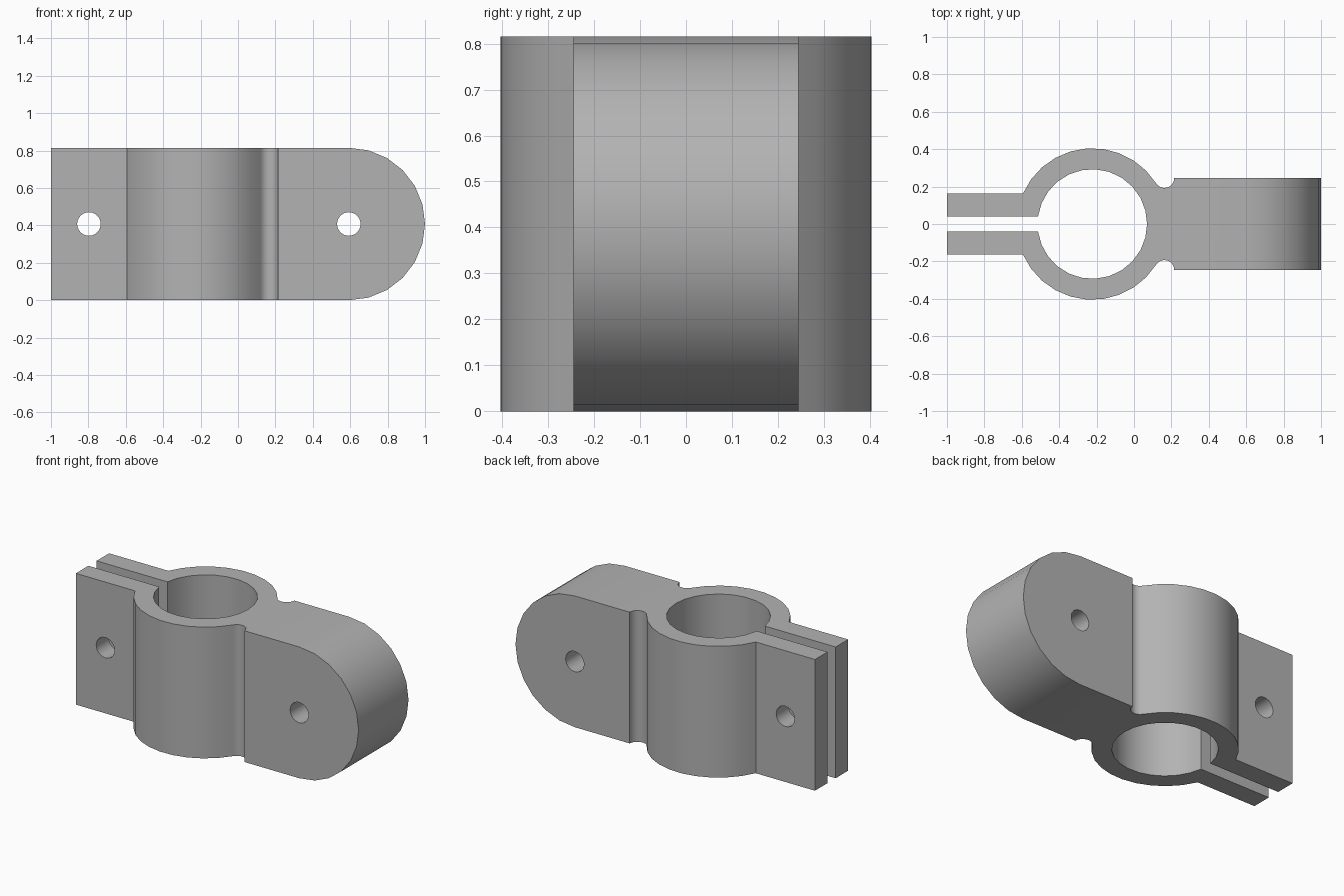
import bpy, bmesh
from math import sin, cos, radians, atan2, asin, degrees, hypot
from mathutils import Vector

if "Cube" in bpy.data.objects:
    bpy.data.objects.remove(bpy.data.objects["Cube"], do_unlink=True)

H = 0.815                      # height of the clamp
RING_X, R_OUT, R_IN = -0.223, 0.405, 0.293
TAB_OUT, TAB_IN = 0.163, 0.04  # tab faces, measured from the mid-plane
LUG_Y, LUG_X = 0.245, 1 - H / 2
FILLET_X = 0.163               # relief groove between ring and lug
TAB_HOLE_X, HOLE_R = -0.797, 0.063

metal = bpy.data.materials.new("grey metal")
metal.use_nodes = True
metal.diffuse_color = (0.45, 0.45, 0.45, 1)
metal.node_tree.nodes["Principled BSDF"].inputs["Base Color"].default_value = metal.diffuse_color


def arc(cx, cy, r, a0, a1, n):
    """Points along an arc, angles in degrees."""
    angles = [radians(a0 + (a1 - a0) * i / n) for i in range(n + 1)]
    return [(cx + r * cos(a), cy + r * sin(a)) for a in angles]


def prism(name, outline, to_point, depth):
    """Extrude a closed outline, placed in space by to_point, along depth."""
    bm = bmesh.new()
    face = bm.faces.new([bm.verts.new(to_point(u, v)) for u, v in outline])
    new = bmesh.ops.extrude_face_region(bm, geom=[face])["geom"]
    bmesh.ops.translate(bm, vec=Vector(depth),
                        verts=[g for g in new if isinstance(g, bmesh.types.BMVert)])
    bmesh.ops.recalc_face_normals(bm, faces=bm.faces[:])
    mesh = bpy.data.meshes.new(name)
    bm.to_mesh(mesh)
    bm.free()
    mesh.materials.append(metal)
    obj = bpy.data.objects.new(name, mesh)
    bpy.context.collection.objects.link(obj)
    return obj


def boolean(target, cutter, operation):
    """Apply a boolean and discard the cutter."""
    cutter.hide_render = True
    mod = target.modifiers.new(cutter.name, "BOOLEAN")
    mod.object, mod.operation, mod.solver = cutter, operation, "EXACT"
    bpy.context.view_layer.objects.active = target
    bpy.ops.object.modifier_apply(modifier=mod.name)
    bpy.data.objects.remove(cutter, do_unlink=True)


# Plan outline: back half of the outside, mirrored for the front half
tab_angle = 180 - degrees(asin(TAB_OUT / R_OUT))
neck_angle = degrees(atan2(LUG_Y, FILLET_X - RING_X))
fillet_r = hypot(LUG_Y, FILLET_X - RING_X) - R_OUT
back = [(-1, TAB_IN), (-1, TAB_OUT)]
back += arc(RING_X, 0, R_OUT, tab_angle, neck_angle, 10)
back += arc(FILLET_X, LUG_Y, fillet_r, neck_angle + 180, 360, 8)[1:]
back += [(1.1, LUG_Y)]
front = [(x, -y) for x, y in reversed(back)]

# Bore, open to the slot between the tabs
slot_angle = 180 - degrees(asin(TAB_IN / R_IN))
bore = arc(RING_X, 0, R_IN, -slot_angle, slot_angle, 24)

clamp = prism("clamp_body", back + front + bore,
              lambda x, y: (x, y, -0.1), (0, 0, H + 0.2))

# Side envelope with the rounded lug end
side = [(-1.2, 0)] + arc(LUG_X, H / 2, H / 2, -90, 90, 12) + [(-1.2, H)]
boolean(clamp, prism("lug_envelope", side, lambda x, z: (x, -0.6, z), (0, 1.2, 0)), "INTERSECT")

# Bolt holes through the tabs and the lug
for x in (TAB_HOLE_X, LUG_X):
    circle = arc(x, H / 2, HOLE_R, 0, 360, 24)[:-1]
    boolean(clamp, prism("bolt_hole", circle, lambda u, v: (u, -0.6, v), (0, 1.2, 0)), "DIFFERENCE")

bpy.ops.object.select_all(action="DESELECT")
clamp.select_set(True)
bpy.context.view_layer.objects.active = clamp
bpy.ops.object.shade_smooth_by_angle(angle=radians(30))
